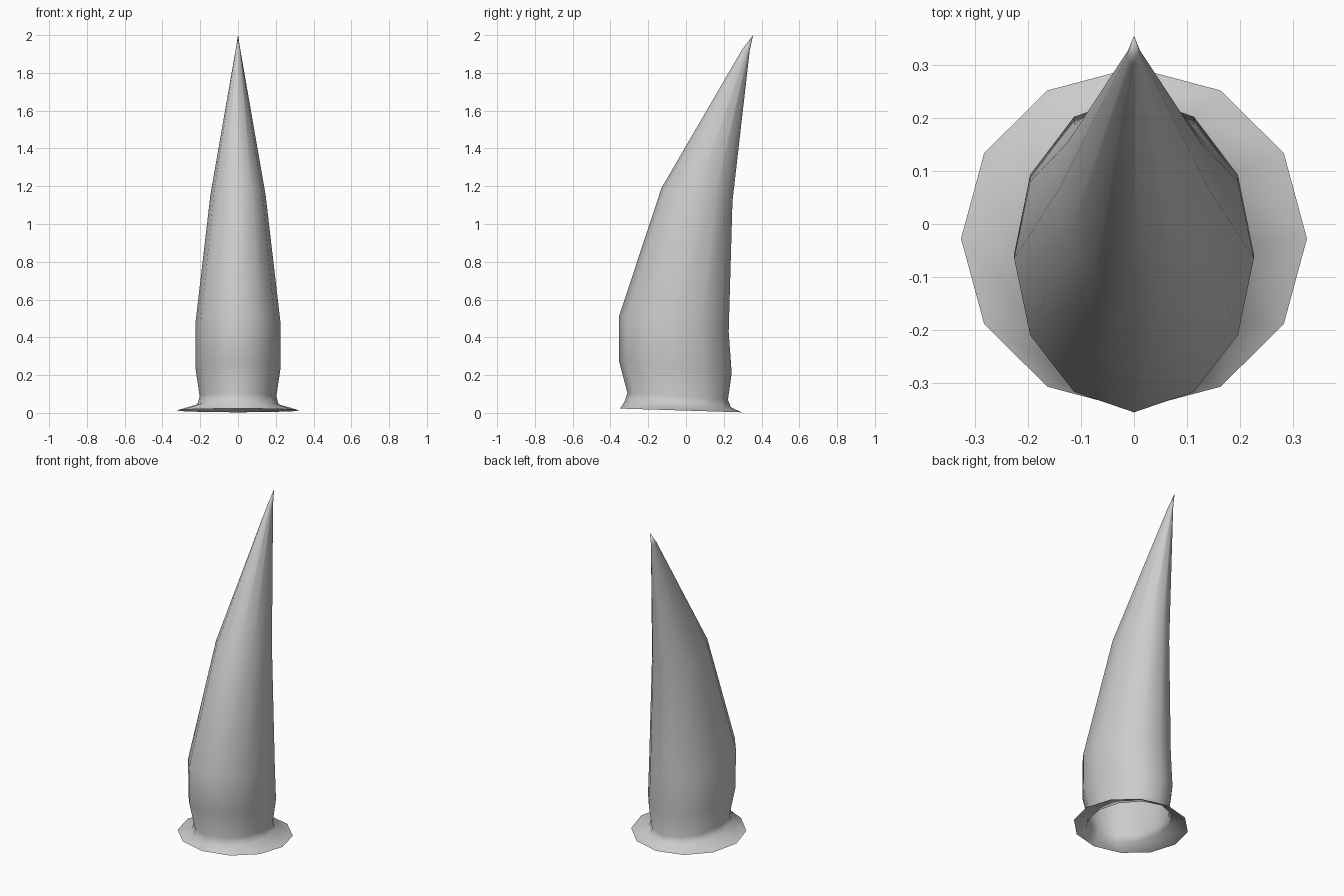
import bpy, bmesh, math

if "Cube" in bpy.data.objects:
    bpy.data.objects.remove(bpy.data.objects["Cube"])

SIDES = 12
# Each ring: half width in x, front point (y, z), back point (y, z)
RINGS = [
    (0.326, (-0.350, 0.023), (0.295, 0.003)),   # flange rim
    (0.215, (-0.325, 0.060), (0.237, 0.030)),   # flange root
    (0.203, (-0.310, 0.105), (0.222, 0.070)),   # neck
    (0.226, (-0.355, 0.275), (0.242, 0.210)),   # bulge
    (0.226, (-0.355, 0.510), (0.226, 0.430)),
    (0.146, (-0.130, 1.190), (0.246, 1.120)),   # bend
    (0.013, (0.298, 1.925), (0.337, 1.915)),    # just below the tip
]
TIP = (0, 0.355, 2.0)

# Horn: tilted elliptical rings lofted to a point, open underneath
bm = bmesh.new()
loops = []
for rx, (fy, fz), (by, bz) in RINGS:
    loop = []
    for i in range(SIDES):
        a = 2 * math.pi * i / SIDES
        t = (1 + math.sin(a)) / 2
        loop.append(bm.verts.new((rx * math.cos(a), fy + (by - fy) * t, fz + (bz - fz) * t)))
    loops.append(loop)
tip = bm.verts.new(TIP)
for i in range(SIDES):
    j = (i + 1) % SIDES
    for lo, hi in zip(loops, loops[1:]):
        bm.faces.new((lo[i], lo[j], hi[j], hi[i]))
    bm.faces.new((loops[-1][i], loops[-1][j], tip))
for f in bm.faces:
    f.smooth = True

mesh = bpy.data.meshes.new("horn")
bm.to_mesh(mesh)
bm.free()
horn = bpy.data.objects.new("horn", mesh)
bpy.context.collection.objects.link(horn)
